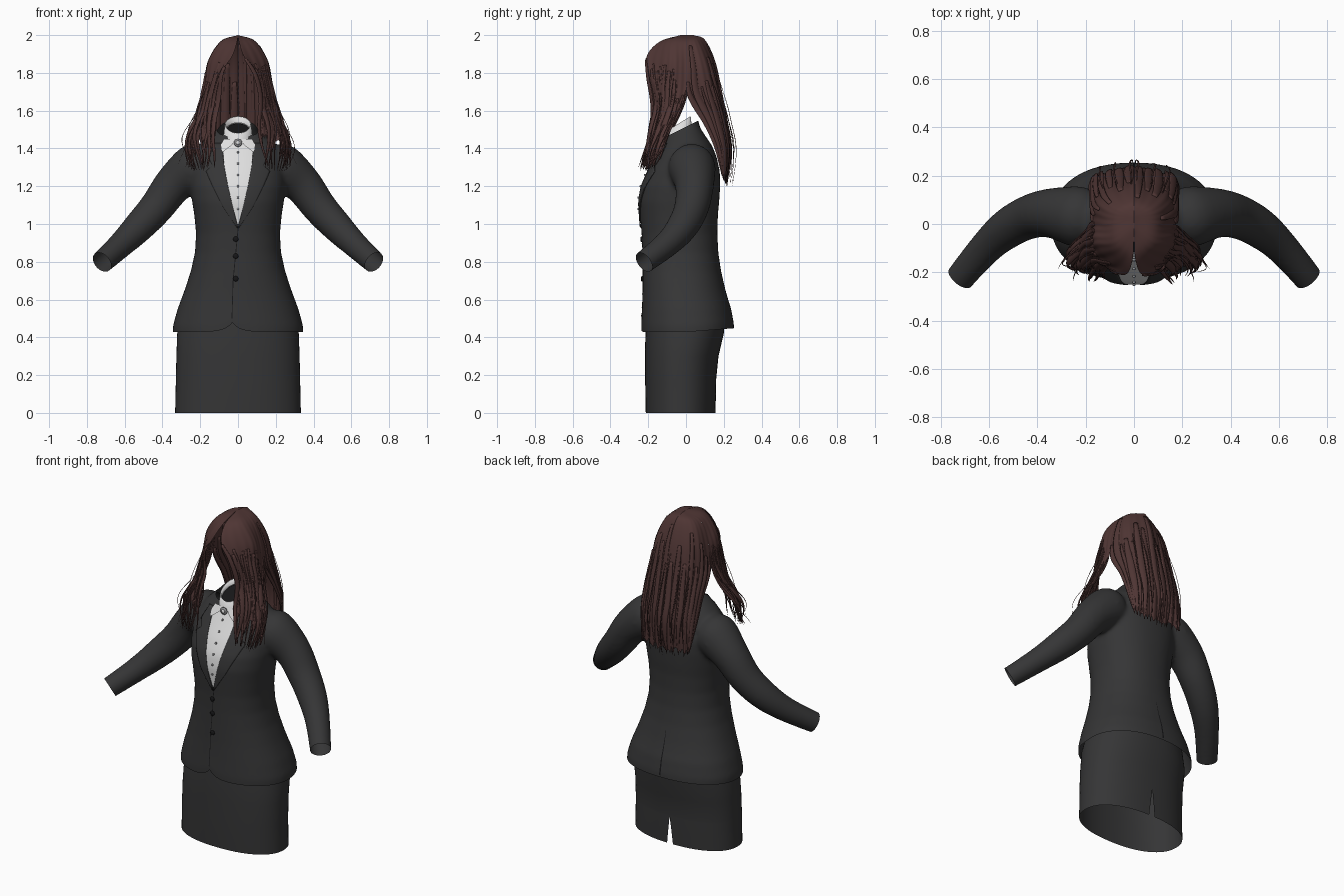
import bpy, bmesh, math, random
from mathutils import Vector
from mathutils.bvhtree import BVHTree

if "Cube" in bpy.data.objects:
    bpy.data.objects.remove(bpy.data.objects["Cube"])

random.seed(4)
V = Vector


def material(name, r, g, b):
    m = bpy.data.materials.new(name)
    m.diffuse_color = (r, g, b, 1)
    m.use_nodes = True
    m.node_tree.nodes["Principled BSDF"].inputs["Base Color"].default_value = m.diffuse_color
    return m


CHARCOAL = material("charcoal cloth", 0.036, 0.036, 0.037)
BLACK = material("black", 0.008, 0.008, 0.009)
WHITE = material("white cotton", 0.74, 0.74, 0.74)
BROWN = material("brown hair", 0.078, 0.036, 0.034)
GREY = material("grey metal", 0.3, 0.3, 0.31)


def make(name, verts, faces, mat):
    me = bpy.data.meshes.new(name)
    me.from_pydata([tuple(v) for v in verts], [], faces)
    ob = bpy.data.objects.new(name, me)
    bpy.context.collection.objects.link(ob)
    me.materials.append(mat)
    bm = bmesh.new()
    bm.from_mesh(me)
    bmesh.ops.remove_doubles(bm, verts=bm.verts, dist=1e-5)
    bmesh.ops.recalc_face_normals(bm, faces=bm.faces)
    for f in bm.faces:
        f.smooth = True
    bm.to_mesh(me)
    bm.free()
    return ob


def loft(rows, closed=False, caps=False):
    n = len(rows[0])
    verts = [v for r in rows for v in r]
    faces = []
    for i in range(len(rows) - 1):
        for j in range(n if closed else n - 1):
            k = (j + 1) % n
            faces.append((i * n + j, i * n + k, (i + 1) * n + k, (i + 1) * n + j))
    if caps:
        faces.append(tuple(range(n)))
        faces.append(tuple(range(len(verts) - n, len(verts))))
    return verts, faces


def spline(pts, t):
    """Catmull-Rom through pts, t from 0 to 1."""
    x = max(0, min(1, t)) * (len(pts) - 1)
    i = min(int(x), len(pts) - 2)
    f = x - i
    p1, p2 = V(pts[i]), V(pts[i + 1])
    p0 = V(pts[i - 1]) if i else 2 * p1 - p2
    p3 = V(pts[i + 2]) if i + 2 < len(pts) else 2 * p2 - p1
    return 0.5 * (2 * p1 + (p2 - p0) * f + (2 * p0 - 5 * p1 + 4 * p2 - p3) * f * f
                  + (3 * p1 - p0 - 3 * p2 + p3) * f ** 3)


def tube(path, radii, ref, flat=1.0, n=20):
    """Rings along a path; flat squashes the section across ref."""
    rows = []
    for i, p in enumerate(path):
        d = (path[min(i + 1, len(path) - 1)] - path[max(i - 1, 0)]).normalized()
        a = d.cross(ref).normalized()
        b = a.cross(d)
        rows.append([p + radii[i] * (a * math.cos(w) + b * flat * math.sin(w))
                     for w in (2 * math.pi * k / n for k in range(n))])
    return rows


def ring(z, rx, yf, yb, n=48, e=2.25, gap=0.0, seam=False):
    """Superellipse section; with seam it starts and ends at the back centre."""
    out = []
    for k in range(n + 1 if seam else n):
        w = math.pi / 2 + gap + (2 * math.pi - 2 * gap) * k / n
        c, s = math.cos(w), math.sin(w)
        out.append(V((rx * math.copysign(abs(c) ** (2 / e), c),
                      (yf + yb) / 2 + (yb - yf) / 2 * math.copysign(abs(s) ** (2 / e), s), z)))
    return out


# Skirt, open below, with a slit at the back
skirt = [(0, .333, -.213, .156), (.08, .331, -.215, .158), (.17, .329, -.216, .16),
         (.18, .329, -.216, .16), (.3, .326, -.217, .172), (.42, .322, -.215, .2),
         (.55, .29, -.205, .205), (.68, .25, -.2, .17)]
make("skirt", *loft([ring(*s, n=64, gap=max(0, .17 - s[0]) * .25, seam=True) for s in skirt]), CHARCOAL)

# Jacket: body and sleeves fused, then trimmed open at neck, hem and cuffs
body = [(.38, .346, -.235, .256), (.46, .345, -.237, .253), (.55, .32, -.233, .238),
        (.65, .283, -.23, .209), (.75, .25, -.23, .186), (.85, .228, -.231, .171),
        (.95, .222, -.235, .166), (1.05, .232, -.244, .169), (1.12, .243, -.249, .176),
        (1.2, .252, -.237, .181), (1.28, .252, -.202, .179), (1.36, .238, -.157, .161),
        (1.42, .2, -.125, .135), (1.47, .145, -.102, .1), (1.51, .1, -.088, .075),
        (1.57, .075, -.078, .06)]
verts, faces = loft([ring(*s) for s in body], True, True)
cuff, aim = V((.72, -.222, .798)), V((.1, -.12, -.09)).normalized()
arm = [(.17, .02, 1.33), (.23, .03, 1.30), (.34, .045, 1.21), (.43, .03, 1.09),
       (.525, -.02, .985), (.62, -.105, .89), tuple(cuff + aim * .05)]
arm_r = [(.10, 0, 0), (.126, 0, 0), (.104, 0, 0), (.092, 0, 0), (.083, 0, 0), (.069, 0, 0), (.058, 0, 0)]
for s in (1, -1):
    path = [spline(arm, i / 24) for i in range(25)]
    rad = [spline(arm_r, i / 24).x for i in range(25)]
    v, f = loft(tube(path, rad, V((0, 1, 0))), True, True)
    faces += [tuple(i + len(verts) for i in q) for q in f]
    verts += [V((p.x * s, p.y, p.z)) for p in v]
jacket = make("jacket", verts, faces, CHARCOAL)
bpy.context.view_layer.objects.active = jacket
jacket.select_set(True)
m = jacket.modifiers.new("fuse", 'REMESH')
m.mode, m.voxel_size = 'VOXEL', .012
m = jacket.modifiers.new("soften", 'SMOOTH')
m.factor, m.iterations = .5, 8
for name in ("fuse", "soften"):
    bpy.ops.object.modifier_apply(modifier=name)
bm = bmesh.new()
bm.from_mesh(jacket.data)
cuts = [((0, 0, .428), (0, 0, -1)), ((0, -.05, 1.49), (0, -.5, 1))]
cuts += [((s * cuff.x, cuff.y, cuff.z), (s * aim.x, aim.y, aim.z)) for s in (1, -1)]
for co, no in cuts:
    bmesh.ops.bisect_plane(bm, geom=bm.verts[:] + bm.edges[:] + bm.faces[:], dist=1e-5,
                           plane_co=co, plane_no=no, clear_outer=True)
for v in bm.verts:  # rounded notch at the front hem, slightly higher hem behind
    if v.co.z < .6 and abs(v.co.x) < .4:
        low = (.6 - v.co.z) / .172
        if v.co.y < -.1:
            v.co.z += low * .05 * math.exp(-abs(v.co.x + .03) / .04)
        v.co.z += low * .02 * max(0, v.co.y) / .25
for f in bm.faces:
    f.smooth = True
bm.to_mesh(jacket.data)
tree = BVHTree.FromBMesh(bm)
bm.free()


def onto(x, z, lift, side=-1):
    hit = tree.ray_cast(V((x, side, z)), V((0, -side, 0)))[0]
    return V((x, (hit.y if hit else side * .1) + side * lift, z))


def plate(name, edges, lift, mat, side=-1, n=10, rows=24):
    """Sheet lying on the jacket; edges holds (z, x left, x right) stations."""
    grid = []
    for i in range(rows + 1):
        q = i / rows * (len(edges) - 1)
        k = min(int(q), len(edges) - 2)
        z, a, b = V(edges[k]).lerp(V(edges[k + 1]), q - k)
        grid.append([onto(a + (b - a) * j / n, z, lift, side) for j in range(n + 1)])
    return make(name, *loft(grid), mat)


# Shirt front, lapels and collar points
plate("shirt_front", [(1.0, -.002, .002), (1.1, -.03, .03), (1.2, -.053, .053),
                      (1.3, -.072, .072), (1.4, -.08, .08), (1.44, -.08, .08)], .004, WHITE)
for s, side in ((1, "right"), (-1, "left")):
    lapel = plate("lapel_" + side, [(.98, 0, .006 * s), (1.1, .03 * s, .085 * s), (1.2, .053 * s, .135 * s),
                                    (1.28, .068 * s, .17 * s), (1.31, .073 * s, .135 * s),
                                    (1.35, .078 * s, .155 * s), (1.43, .083 * s, .12 * s)], .007, CHARCOAL)
    lapel.modifiers.new("thickness", 'SOLIDIFY').thickness = .006
    plate("collar_point_" + side, [(1.45, .012 * s, .075 * s), (1.42, .03 * s, .09 * s),
                                   (1.385, .075 * s, .085 * s)], .014, WHITE, rows=8)

# Shirt collar band and the dark opening inside it
def collar_ring(r, drop):
    pts = [V((r * math.cos(w), -.05 + 1.06 * r * math.sin(w), 0))
           for w in (2 * math.pi * k / 32 for k in range(32))]
    return [V((p.x, p.y, 1.556 + .62 * p.y - drop)) for p in pts]


make("collar", *loft([collar_ring(.062, .03), collar_ring(.064, 0), collar_ring(.07, .0),
                      collar_ring(.078, .07)], True), WHITE)
make("neck_opening", collar_ring(.064, .035), [tuple(range(32))], BLACK)

# Front closing line and back vent
plate("front_closure", [(.99, 0, .004), (.7, -.028, -.024), (.5, -.034, -.03)], .002, BLACK, n=1)
plate("back_vent", [(.72, -.001, .001), (.6, -.003, .003), (.46, -.005, .005)], .002, BLACK, 1, n=1)


# Buttons and brooch
def button(name, x, z, r, lift, mat):
    c = onto(x, z, lift)
    rows = [[c + V((q * math.cos(w), -d, q * math.sin(w))) for w in (math.pi * k / 8 for k in range(16))]
            for q, d in ((r, -.003), (r, .003), (r * .7, .006))]
    make(name, *loft(rows, True, True), mat)


for i, z in enumerate((.92, .83, .71)):
    button("jacket_button_%d" % i, -.012, z, .014, .002, BLACK)
for i in range(6):
    button("shirt_button_%d" % i, 0, 1.08 + .06 * i, .006, .005, GREY)
button("brooch", 0, 1.43, .022, .018, GREY)
button("brooch_stone", 0, 1.43, .011, .025, WHITE)

# Hair: guide strands on one side, lofted into sheets
SIDE = [[(0, -.03, 2), (.005, -.14, 1.965), (.03, -.207, 1.89), (.085, -.2, 1.8), (.11, -.17, 1.65),
         (.12, -.185, 1.5), (.14, -.235, 1.3)],
        [(0, -.01, 2), (.08, -.08, 1.97), (.15, -.09, 1.87), (.17, -.1, 1.74), (.2, -.11, 1.6),
         (.24, -.16, 1.45), (.215, -.2, 1.28)],
        [(0, .02, 2), (.1, 0, 1.96), (.155, 0, 1.83), (.175, -.005, 1.69), (.205, -.05, 1.57),
         (.262, -.11, 1.44), (.265, -.16, 1.31)]]
BACK = [[(0, .02, 2), (.1, 0, 1.96), (.155, 0, 1.83), (.175, .005, 1.68), (.175, .1, 1.53),
         (.175, .16, 1.4), (.165, .19, 1.25)],
        [(0, .03, 2), (.08, .06, 1.965), (.13, .1, 1.85), (.145, .135, 1.7), (.15, .175, 1.55),
         (.15, .205, 1.4), (.14, .205, 1.22)],
        [(0, .04, 2), (0, .1, 1.975), (0, .155, 1.86), (0, .188, 1.7), (0, .215, 1.55),
         (0, .237, 1.4), (0, .215, 1.2)]]


def hair_point(guides, u, t):
    return spline([spline(g, t) for g in guides], u)


def sheet(name, guides, s, ends):
    cols = 36
    rows = []
    for j in range(cols + 1):
        u = j / cols
        end = random.uniform(*ends)
        row = []
        for i in range(41):
            t = end * i / 40
            p = hair_point(guides, u, t)
            out = V((p.x, p.y, 0)) * (.025 * t * math.sin(u * 38))  # soft grooves
            row.append(V(((p.x + out.x) * s, p.y + out.y, p.z)))
        rows.append(row)
    make(name, *loft(rows), BROWN)


def lock(name, guides, s, u, t0, r, lift, wave):
    ph = random.uniform(0, 6)
    path, rad = [], []
    for i in range(23):
        f = i / 22
        t = t0 + (1 - t0) * f
        p = hair_point(guides, u, t)
        p += V((p.x, p.y, 0)).normalized() * lift * math.sin(min(1, f * 1.6) * math.pi / 2)
        p += V((1, -.5, 0)) * wave * f * math.sin(ph + f * 9)
        path.append(V((p.x * s, p.y, p.z)))
        rad.append(r * max(.06, math.sin(math.pi * min(1, .12 + .88 * f)) ** .6))
    mid = path[11]
    rows = tube(path, rad, V((mid.x, mid.y, 0)).normalized(), .35, 8)
    make(name, *loft(rows, True, True), BROWN)


for s, side in ((1, "right"), (-1, "left")):
    sheet("front_hair_" + side, SIDE, s, (.84, .93))
    sheet("back_hair_" + side, BACK, s, (.96, 1))
    for i in range(20):
        lock("front_lock_%s_%d" % (side, i), SIDE, s, i / 19, random.uniform(.35, .6),
             random.uniform(.008, .017), random.uniform(.0, .012), random.uniform(.008, .02))
    for i in range(8):
        lock("back_lock_%s_%d" % (side, i), BACK, s, (i + .5) / 8, random.uniform(.2, .5),
             random.uniform(.014, .022), .003, .003)
    for i in range(3):
        lock("stray_%s_%d" % (side, i), SIDE, s, .4 + .3 * i, .5, .004, .03, .025)
        lock("back_stray_%s_%d" % (side, i), BACK, s, .6 + .18 * i, .4, .004, .03, .008)
